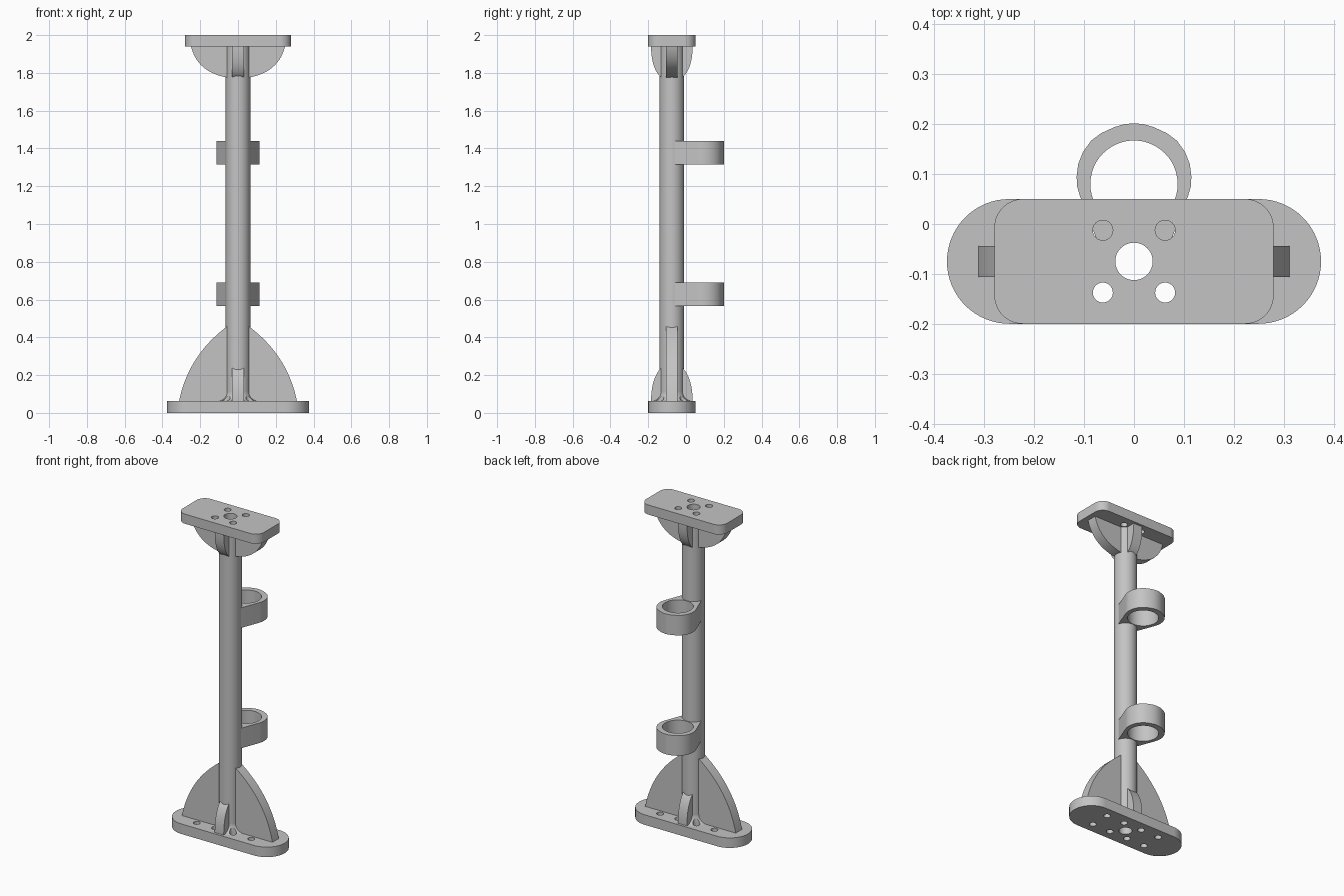
import bpy, bmesh
from math import sin, cos, pi, radians
from mathutils import Matrix, Vector

if "Cube" in bpy.data.objects:
    bpy.data.objects.remove(bpy.data.objects["Cube"], do_unlink=True)

AXIS = Vector((0, -0.075, 0))   # centre line of the post
POST_R, BORE_R, FIN_T = 0.065, 0.0375, 0.031

grey = bpy.data.materials.new("matte_grey")
grey.use_nodes = True
grey.diffuse_color = (0.55, 0.55, 0.55, 1)
grey.node_tree.nodes["Principled BSDF"].inputs["Base Color"].default_value = grey.diffuse_color


def make(name, bm):
    bmesh.ops.recalc_face_normals(bm, faces=bm.faces)
    mesh = bpy.data.meshes.new(name)
    bm.to_mesh(mesh)
    bm.free()
    mesh.materials.append(grey)
    ob = bpy.data.objects.new(name, mesh)
    bpy.context.collection.objects.link(ob)
    return ob


def prism(name, pts, lo, hi, matrix=Matrix()):
    """Extrude a 2D outline along local z."""
    bm = bmesh.new()
    face = bm.faces.new([bm.verts.new((x, y, lo)) for x, y in pts])
    ext = bmesh.ops.extrude_face_region(bm, geom=[face])["geom"]
    bmesh.ops.translate(bm, vec=(0, 0, hi - lo),
                        verts=[v for v in ext if isinstance(v, bmesh.types.BMVert)])
    bmesh.ops.transform(bm, matrix=matrix, verts=bm.verts)
    return make(name, bm)


def arc(cx, cy, r, a0, a1, n):
    return [(cx + r * cos(radians(a0 + (a1 - a0) * i / n)),
             cy + r * sin(radians(a0 + (a1 - a0) * i / n))) for i in range(n + 1)]


def rounded(hx, hy, r, n=16):
    pts = []
    for sx, sy, a in ((1, 1, 0), (-1, 1, 90), (-1, -1, 180), (1, -1, 270)):
        pts += arc(sx * (hx - r), AXIS.y + sy * (hy - r), r, a, a + 90, n)
    return [p for i, p in enumerate(pts)
            if (Vector(p) - Vector(pts[i - 1])).length > 1e-5]


def bezier(a, c, b, n=16):
    a, b, c = Vector(a), Vector(b), Vector(c)
    return [tuple(a * (1 - t) ** 2 + c * 2 * t * (1 - t) + b * t * t)
            for t in (i / n for i in range(n + 1))]


def drill(ob, holes):
    """Cut vertical round holes (x, y, radius) through a part."""
    for x, y, r in holes:
        cutter = prism("cutter", arc(x, y, r, 0, 360, 48)[:-1], -0.5, 2.5)
        mod = ob.modifiers.new("hole", "BOOLEAN")
        mod.operation, mod.solver, mod.object = "DIFFERENCE", "EXACT", cutter
        bpy.context.view_layer.update()
        deps = bpy.context.evaluated_depsgraph_get()
        mesh = bpy.data.meshes.new_from_object(ob.evaluated_get(deps))
        ob.modifiers.clear()
        ob.data = mesh
        bpy.data.objects.remove(cutter, do_unlink=True)
    return ob


def lathe(name, profile, steps=64):
    bm = bmesh.new()
    vs = [bm.verts.new((r, AXIS.y, z)) for r, z in profile]
    edges = [bm.edges.new((vs[i - 1], vs[i])) for i in range(len(vs))]
    bmesh.ops.spin(bm, geom=vs + edges, cent=AXIS, axis=(0, 0, 1),
                   angle=2 * pi, steps=steps, use_merge=True)
    bmesh.ops.remove_doubles(bm, verts=bm.verts, dist=1e-5)
    return make(name, bm)


S = 0.0625
bore = [(0, AXIS.y, BORE_R)]
screws = [(sx * S, AXIS.y + sy * S, 0.02) for sx in (-1, 1) for sy in (-1, 1)]
outer = [(3 * x, y, 0.02) for x, y, _ in screws]
parts = []

# End plates
parts.append(drill(prism("base_plate", rounded(0.375, 0.125, 0.125), 0, 0.0625),
                   bore + screws + outer))
parts.append(drill(prism("top_plate", rounded(0.28, 0.125, 0.057), 1.94, 2), bore + screws))

# Hollow post, and the fillet collar round its foot
parts.append(lathe("post", [(BORE_R, 0.05), (POST_R, 0.05), (POST_R, 1.95), (BORE_R, 1.95)]))
F = 0.048
collar = [(0.055, 0.06)] + arc(POST_R + F, 0.0625 + F, F, 270, 180, 10) + [(0.055, 0.0625 + F)]
parts.append(drill(lathe("foot_fillet", collar), screws))

# Curved fins, four at each end
long_low = bezier((0.3125, 0.06), (0.264, 0.305), (0.055, 0.46))
short_low = bezier((0.11, 0.06), (0.11, 0.185), (0.055, 0.24))
long_top = bezier((0.25, 1.945), (0.2175, 1.8025), (0.055, 1.775))
short_top = bezier((0.11, 1.945), (0.11, 1.82), (0.055, 1.775))
for level, z, curves in (("lower", 0.06, (long_low, short_low)),
                         ("upper", 1.945, (long_top, short_top))):
    for k, side in enumerate(("left", "back", "right", "front")):
        turn = (Matrix.Translation(AXIS) @ Matrix.Rotation(k * pi / 2, 4, "Z")
                @ Matrix.Rotation(pi / 2, 4, "X"))
        outline = curves[k % 2] + [(0.048, curves[k % 2][-1][1]), (0.048, z)]
        parts.append(prism(f"{level}_{side}_fin", outline, -FIN_T, FIN_T, turn))

# Ring holders on the back of the post
half = [(0.063, -0.062), (0.108, 0.055), (0.114, 0.075), (0.115, 0.095), (0.112, 0.12),
        (0.102, 0.145), (0.086, 0.167), (0.066, 0.182), (0.04, 0.194), (0.02, 0.2)]
ring = half + [(0, 0.202)] + [(-x, y) for x, y in reversed(half)]
for name, z in (("lower_ring", 0.565), ("upper_ring", 1.315)):
    parts.append(drill(prism(name, ring, z, z + 0.125), bore + [(0, 0.08, 0.0875)]))

# Smooth the round faces, keep the edges crisp
bpy.ops.object.select_all(action="DESELECT")
for ob in parts:
    ob.select_set(True)
bpy.context.view_layer.objects.active = parts[0]
bpy.ops.object.shade_smooth_by_angle(angle=radians(30))
